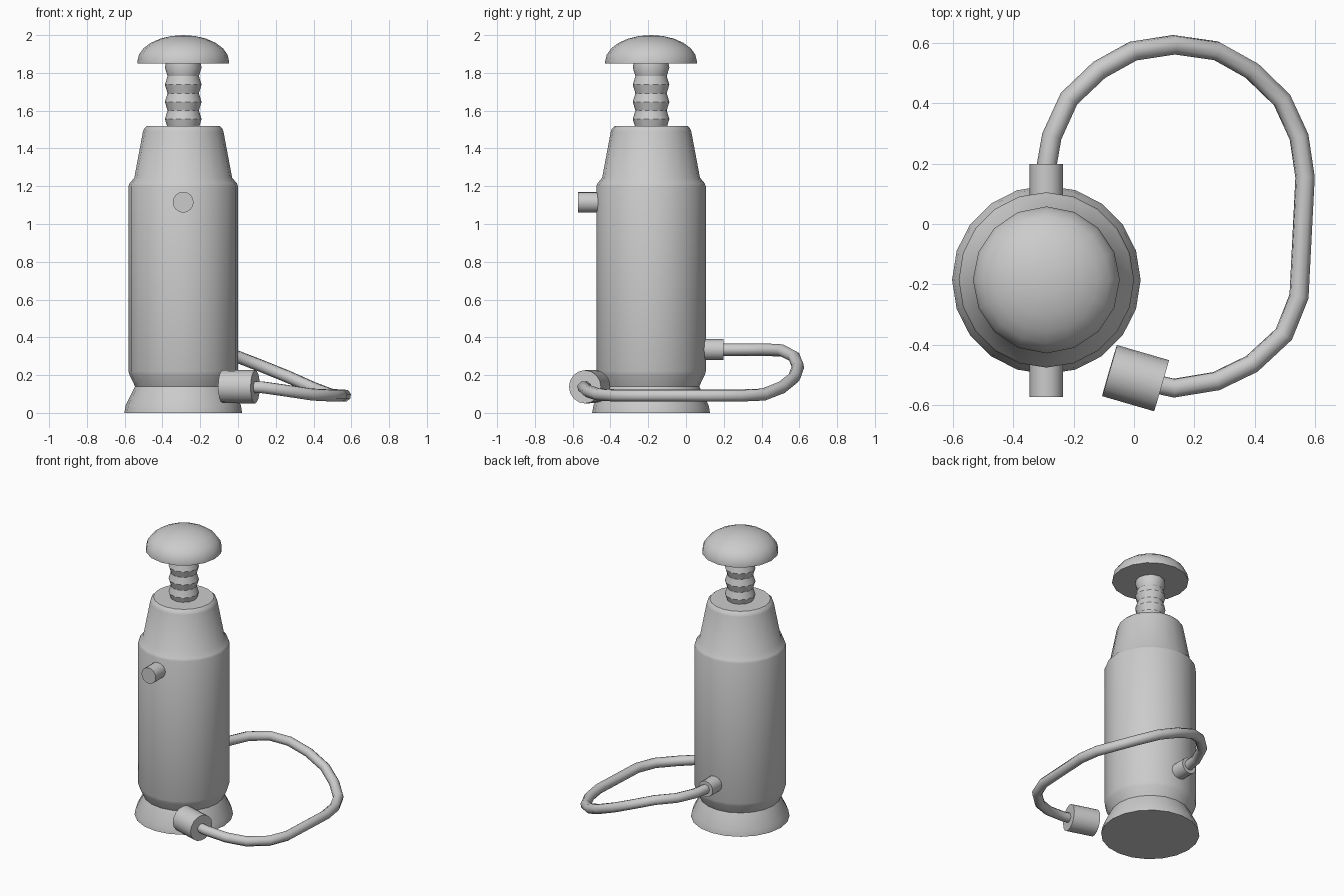
import bpy, bmesh, math
from mathutils import Vector

if "Cube" in bpy.data.objects:
    bpy.data.objects.remove(bpy.data.objects["Cube"])

AXIS = Vector((-0.29, -0.185, 0))   # vertical axis of the pump body


def smooth(obj, angle=30):
    bpy.ops.object.select_all(action='DESELECT')
    bpy.context.view_layer.objects.active = obj
    obj.select_set(True)
    bpy.ops.object.shade_smooth_by_angle(angle=math.radians(angle))


def lathe(name, profile, sides):
    """Turn (radius, z) pairs round the body axis and cap open ends."""
    bm = bmesh.new()
    rings = []
    for r, z in profile:
        if r == 0:
            rings.append([bm.verts.new(AXIS + Vector((0, 0, z)))] * sides)
        else:
            rings.append([bm.verts.new(AXIS + Vector((
                r * math.cos(math.tau * i / sides),
                r * math.sin(math.tau * i / sides), z))) for i in range(sides)])
    for a, b in zip(rings, rings[1:]):
        for i in range(sides):
            j = (i + 1) % sides
            bm.faces.new(list(dict.fromkeys((a[i], a[j], b[j], b[i]))))
    for ring, r in ((rings[0], profile[0][0]), (rings[-1], profile[-1][0])):
        if r > 0:
            bm.faces.new(ring)
    bmesh.ops.recalc_face_normals(bm, faces=bm.faces)
    mesh = bpy.data.meshes.new(name)
    bm.to_mesh(mesh)
    bm.free()
    obj = bpy.data.objects.new(name, mesh)
    bpy.context.collection.objects.link(obj)
    smooth(obj)
    return obj


def rod(name, start, end, radius, sides=16):
    """Capped cylinder between two points."""
    a, b = Vector(start), Vector(end)
    bpy.ops.mesh.primitive_cylinder_add(
        vertices=sides, radius=radius, depth=(b - a).length, location=(a + b) / 2,
        rotation=(b - a).to_track_quat('Z', 'Y').to_euler())
    obj = bpy.context.object
    obj.name = name
    smooth(obj)
    return obj


# Pump body with flared foot and tapered shoulder
lathe("pump_body", [(0.312, 0), (0.305, 0.04), (0.255, 0.14), (0.284, 0.20),
                    (0.29, 0.22), (0.29, 1.20), (0.284, 1.215), (0.259, 1.245),
                    (0.213, 1.49), (0.207, 1.505), (0.192, 1.52)], 20)

# Ribbed plunger stem
stem = [(0.083 if i % 2 == 0 else 0.097, 1.51 + 0.0455 * i) for i in range(8)]
lathe("plunger_stem", stem + [(0.09, 1.86)], 12)

# Domed plunger knob
dome = [(0.243 * math.cos(math.radians(a)), 1.86 + 0.14 * math.sin(math.radians(a)))
        for a in range(0, 90, 15)]
lathe("plunger_knob", [(0.243, 1.85)] + dome + [(0, 2.0)], 16)

# Pegs on the front and back of the body
rod("front_peg", (-0.29, -0.40, 1.115), (-0.29, -0.573, 1.115), 0.055)
rod("hose_outlet", (-0.29, 0.02, 0.335), (-0.29, 0.198, 0.335), 0.055)

# Flexible hose
path = [(-0.29, 0.12, 0.335), (-0.288, 0.20, 0.335), (-0.272, 0.29, 0.335),
        (-0.215, 0.415, 0.335), (-0.115, 0.51, 0.33), (-0.003, 0.572, 0.297),
        (0.132, 0.593, 0.245), (0.272, 0.573, 0.188), (0.39, 0.507, 0.135),
        (0.49, 0.41, 0.097), (0.546, 0.288, 0.092), (0.566, 0.155, 0.092),
        (0.546, -0.24, 0.092), (0.496, -0.365, 0.092), (0.39, -0.463, 0.097),
        (0.272, -0.52, 0.115), (0.132, -0.543, 0.135), (0.05, -0.525, 0.138)]
curve = bpy.data.curves.new("hose", 'CURVE')
curve.dimensions = '3D'
curve.bevel_depth = 0.033
curve.bevel_resolution = 2
curve.use_fill_caps = True
spline = curve.splines.new('POLY')
spline.points.add(len(path) - 1)
for point, co in zip(spline.points, path):
    point.co = (*co, 1)
hose = bpy.data.objects.new("hose", curve)
bpy.context.collection.objects.link(hose)
bpy.ops.object.select_all(action='DESELECT')
bpy.context.view_layer.objects.active = hose
hose.select_set(True)
bpy.ops.object.convert(target='MESH')
smooth(bpy.context.object, 50)

# Connector at the free end of the hose
rod("hose_connector", (-0.081, -0.485, 0.14), (0.091, -0.535, 0.138), 0.088)
